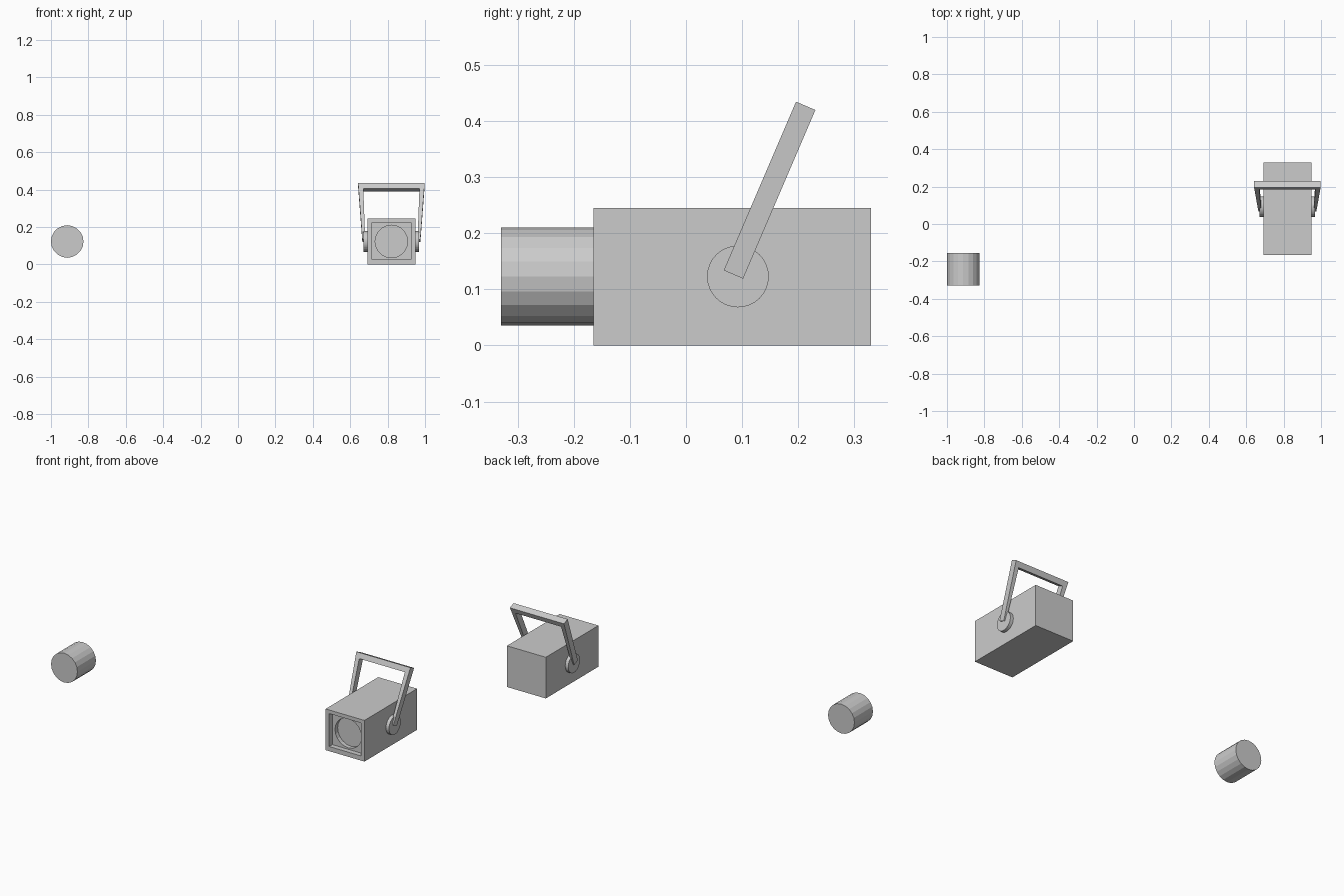
import bpy, bmesh
from math import pi, radians, sin, cos
from mathutils import Matrix, Vector

if "Cube" in bpy.data.objects:
    bpy.data.objects.remove(bpy.data.objects["Cube"])

CX, CZ = 0.82, 0.123      # lamp axis
FRONT, BACK = -0.165, 0.33


def finish(name, bm):
    bmesh.ops.recalc_face_normals(bm, faces=bm.faces)
    mesh = bpy.data.meshes.new(name)
    bm.to_mesh(mesh)
    bm.free()
    obj = bpy.data.objects.new(name, mesh)
    bpy.context.collection.objects.link(obj)
    return obj


def box(name, center, size):
    bm = bmesh.new()
    bmesh.ops.create_cube(bm, size=1, matrix=Matrix.Translation(center) @ Matrix.Diagonal((*size, 1)))
    return finish(name, bm)


def cylinder(name, center, radius, depth, axis, sides):
    bm = bmesh.new()
    turn = Matrix.Rotation(pi / 2, 4, 'X' if axis == 'Y' else 'Y')
    bmesh.ops.create_cone(bm, cap_ends=True, segments=sides, radius1=radius, radius2=radius,
                          depth=depth, matrix=Matrix.Translation(center) @ turn)
    return finish(name, bm)


def cut(obj, cutter):
    cutter.hide_render = True
    cutter.hide_viewport = True
    mod = obj.modifiers.new(cutter.name, 'BOOLEAN')
    mod.operation = 'DIFFERENCE'
    mod.solver = 'EXACT'
    mod.object = cutter


# Housing with a square front recess and a round socket inside it
housing = box("housing", (CX, (FRONT + BACK) / 2, 0.1225), (0.256, BACK - FRONT, 0.245))
recess = 0.03
cut(housing, box("recess_cutter", (CX, FRONT, 0.1255), (0.208, 2 * recess, 0.196)))
cut(housing, cylinder("socket_cutter", (CX, FRONT + recess, CZ), 0.087, 0.05, 'Y', 20))

# Separate lens barrel
cylinder("lens_barrel", (-0.913, -0.243, CZ), 0.087, 0.174, 'Y', 20)

# Pivot discs on both sides
for side, label in ((-1, "left"), (1, "right")):
    cylinder("pivot_disc_" + label, (CX + side * 0.137, 0.0925, CZ), 0.055, 0.022, 'X', 32)

# Tilted U-shaped bracket: flat profile (across, along) extruded to its width
profile = [(-0.155, 0), (-0.178, 0.327), (0.178, 0.327), (0.155, 0),
           (0.14, 0), (0.15, 0.295), (-0.15, 0.295), (-0.14, 0)]
tilt = radians(23.2)
up = Vector((0, sin(tilt), cos(tilt)))
across = Vector((0, cos(tilt), -sin(tilt)))
foot = Vector((CX, 0.0845, 0.1265))
bm = bmesh.new()
face = bm.faces.new([bm.verts.new(foot + Vector((u, 0, 0)) + up * v - across * 0.0188)
                     for u, v in profile])
ext = bmesh.ops.extrude_face_region(bm, geom=[face])
bmesh.ops.translate(bm, vec=across * 0.0376,
                    verts=[g for g in ext["geom"] if isinstance(g, bmesh.types.BMVert)])
finish("bracket", bm)
